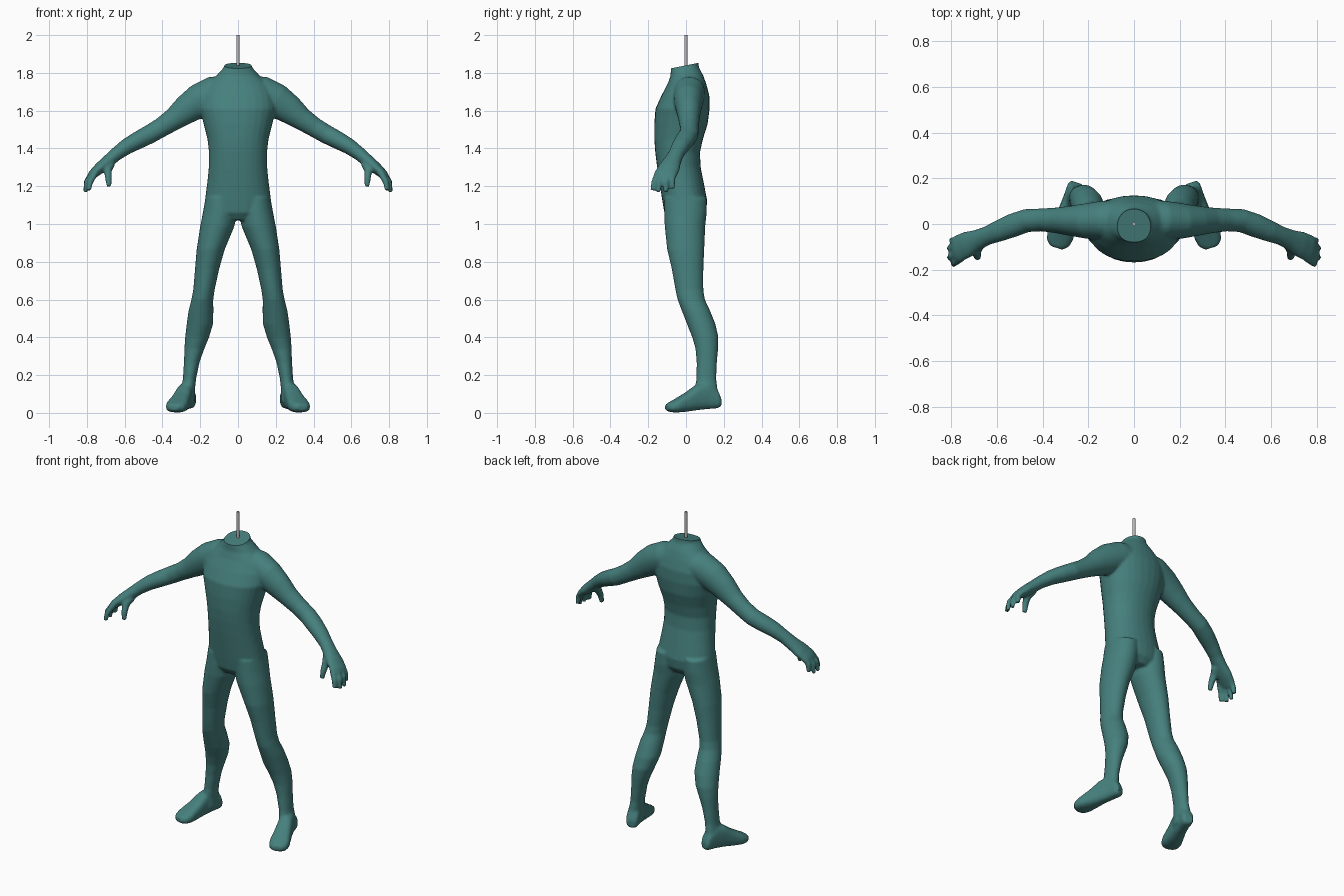
import bpy, bmesh, math
from mathutils import Vector

if "Cube" in bpy.data.objects:
    bpy.data.objects.remove(bpy.data.objects["Cube"])


def material(name, rgb):
    m = bpy.data.materials.new(name)
    m.diffuse_color = (*rgb, 1)
    m.use_nodes = True
    m.node_tree.nodes["Principled BSDF"].inputs["Base Color"].default_value = m.diffuse_color
    return m


teal = material("teal skin", (0.06, 0.215, 0.205))
grey = material("grey metal", (0.5, 0.48, 0.48))
bm = bmesh.new()
SIDES = 28


def loft(rings, s=1, power=1.0):
    """Skin a closed tube through rings of (centre, u, v); s mirrors in x."""
    loops = []
    for c, u, v in rings:
        loop = []
        for i in range(SIDES):
            a = 2 * math.pi * i / SIDES
            ca, sa = math.cos(a), math.sin(a)
            p = (c + u * math.copysign(abs(ca) ** power, ca)
                 + v * math.copysign(abs(sa) ** power, sa))
            loop.append(bm.verts.new((p.x * s, p.y, p.z)))
        loops.append(loop)
    for a, b in zip(loops, loops[1:]):
        for i in range(SIDES):
            j = (i + 1) % SIDES
            bm.faces.new((a[i], a[j], b[j], b[i]))
    bm.faces.new(loops[0])
    bm.faces.new(loops[-1])


def level(z, x0, x1, y0, y1):
    """Horizontal ring filling an x and y range."""
    return (Vector(((x0 + x1) / 2, (y0 + y1) / 2, z)),
            Vector(((x1 - x0) / 2, 0, 0)), Vector((0, (y1 - y0) / 2, 0)))


def limb(points, side=(0, 1, 0)):
    """Rings across a path of (x, y, z, width radius, thickness radius)."""
    cs = [Vector(p[:3]) for p in points]
    rings = []
    for i, p in enumerate(points):
        t = (cs[min(i + 1, len(cs) - 1)] - cs[max(i - 1, 0)]).normalized()
        u = Vector(side)
        u = (u - t * u.dot(t)).normalized()
        rings.append((cs[i], u * p[3], t.cross(u) * p[4]))
    return rings


# torso: height, half width, front, back
torso = [(1.90, .062, -.075, .062), (1.83, .074, -.08, .068), (1.785, .115, -.082, .092),
         (1.74, .165, -.098, .108), (1.68, .195, -.13, .124), (1.61, .203, -.162, .125),
         (1.53, .182, -.168, .115), (1.45, .162, -.168, .09), (1.38, .154, -.163, .074),
         (1.30, .155, -.153, .078), (1.235, .161, -.143, .091), (1.12, .176, -.125, .113),
         (1.06, .16, -.115, .105), (1.02, .09, -.085, .075)]
loft([level(z, -w, w, f, b) for z, w, f, b in torso], power=.93)

# leg: height, inner x, outer x, front, back
leg = [(1.14, .01, .172, -.115, .11), (1.06, .008, .186, -.115, .11), (.99, .018, .2, -.113, .102),
       (.865, .07, .219, -.1, .097), (.76, .1, .228, -.075, .092), (.65, .124, .237, -.056, .092),
       (.60, .131, .247, -.045, .1), (.54, .13, .262, -.022, .128), (.47, .132, .272, .005, .156),
       (.40, .153, .28, .033, .172), (.34, .178, .284, .05, .17), (.27, .203, .286, .056, .164),
       (.18, .222, .292, .055, .16), (.12, .228, .302, .045, .168), (.06, .225, .302, .04, .175)]

# foot: x, y, half width, sole, top
foot = [(.251, .182, .026, .032, .08), (.255, .165, .036, .024, .12), (.27, .11, .04, .02, .165),
        (.287, .055, .045, .014, .15), (.305, .0, .052, .006, .108), (.322, -.05, .059, .002, .077),
        (.333, -.083, .052, .004, .058), (.34, -.104, .03, .014, .046)]
across = Vector((.95, .31, 0))

# arm: centre, width radius, thickness radius
arm = [(.05, .02, 1.70, .085, .085), (.13, .017, 1.69, .085, .092), (.205, .013, 1.652, .078, .09),
       (.275, .014, 1.605, .066, .077), (.34, .016, 1.555, .056, .06), (.405, .018, 1.512, .05, .052),
       (.47, .015, 1.474, .051, .05), (.53, -.006, 1.443, .052, .047), (.59, -.03, 1.41, .047, .042),
       (.645, -.052, 1.37, .041, .036), (.685, -.07, 1.335, .046, .034),
       (.73, -.09, 1.297, .058, .031), (.77, -.108, 1.262, .06, .024), (.785, -.115, 1.245, .05, .018)]

# fingers: knuckle, middle joint, tip
fingers = [((.755, -.148, 1.272), (.783, -.168, 1.222), (.79, -.178, 1.178)),
           ((.766, -.125, 1.268), (.80, -.142, 1.222), (.808, -.147, 1.168)),
           ((.77, -.095, 1.268), (.802, -.107, 1.222), (.808, -.107, 1.168)),
           ((.766, -.07, 1.272), (.793, -.073, 1.23), (.797, -.07, 1.185))]
thumb = [(.675, -.085, 1.32, .024, .026), (.69, -.118, 1.285, .023, .022),
         (.686, -.138, 1.245, .018, .018), (.683, -.148, 1.198, .013, .013)]

for s in (1, -1):
    loft([level(z, a, b, f, k) for z, a, b, f, k in leg], s)
    loft([(Vector((x, y, (lo + hi) / 2)), across * w, Vector((0, 0, (hi - lo) / 2)))
          for x, y, w, lo, hi in foot], s, .75)
    loft(limb(arm), s)
    loft(limb(thumb), s)
    for pts in fingers:
        loft(limb([(*p, r, r) for p, r in zip(pts, (.018, .016, .012))]), s)

bmesh.ops.recalc_face_normals(bm, faces=bm.faces)
mesh = bpy.data.meshes.new("body")
bm.to_mesh(mesh)
bm.free()
body = bpy.data.objects.new("body", mesh)
bpy.context.collection.objects.link(body)

# fuse the parts into one smooth skin
remesh = body.modifiers.new("fuse", 'REMESH')
remesh.mode = 'VOXEL'
remesh.voxel_size = .007
smooth = body.modifiers.new("smooth", 'SMOOTH')
smooth.factor = .5
smooth.iterations = 7
bpy.context.view_layer.update()
fused = bpy.data.meshes.new_from_object(body.evaluated_get(bpy.context.evaluated_depsgraph_get()))
body.modifiers.clear()

# slice the neck off with a forward-tilted cut
bm = bmesh.new()
bm.from_mesh(fused)
cut = bmesh.ops.bisect_plane(bm, geom=bm.verts[:] + bm.edges[:] + bm.faces[:],
                             plane_co=(0, .06, 1.852), plane_no=Vector((0, -.2, 1)).normalized(),
                             clear_outer=True)
rim = [e for e in cut["geom_cut"] if isinstance(e, bmesh.types.BMEdge)]
bmesh.ops.holes_fill(bm, edges=rim, sides=0)
bmesh.ops.recalc_face_normals(bm, faces=bm.faces)
bm.to_mesh(fused)
bm.free()
body.data = fused
fused.materials.clear()
fused.materials.append(teal)

# neck rod
bpy.ops.mesh.primitive_cylinder_add(vertices=12, radius=.008, depth=.18, location=(0, 0, 1.91))
rod = bpy.context.object
rod.name = "neck_rod"
rod.data.materials.append(grey)

for ob in (body, rod):
    bpy.ops.object.select_all(action='DESELECT')
    ob.select_set(True)
    bpy.context.view_layer.objects.active = ob
    bpy.ops.object.shade_smooth_by_angle(angle=math.radians(40))
